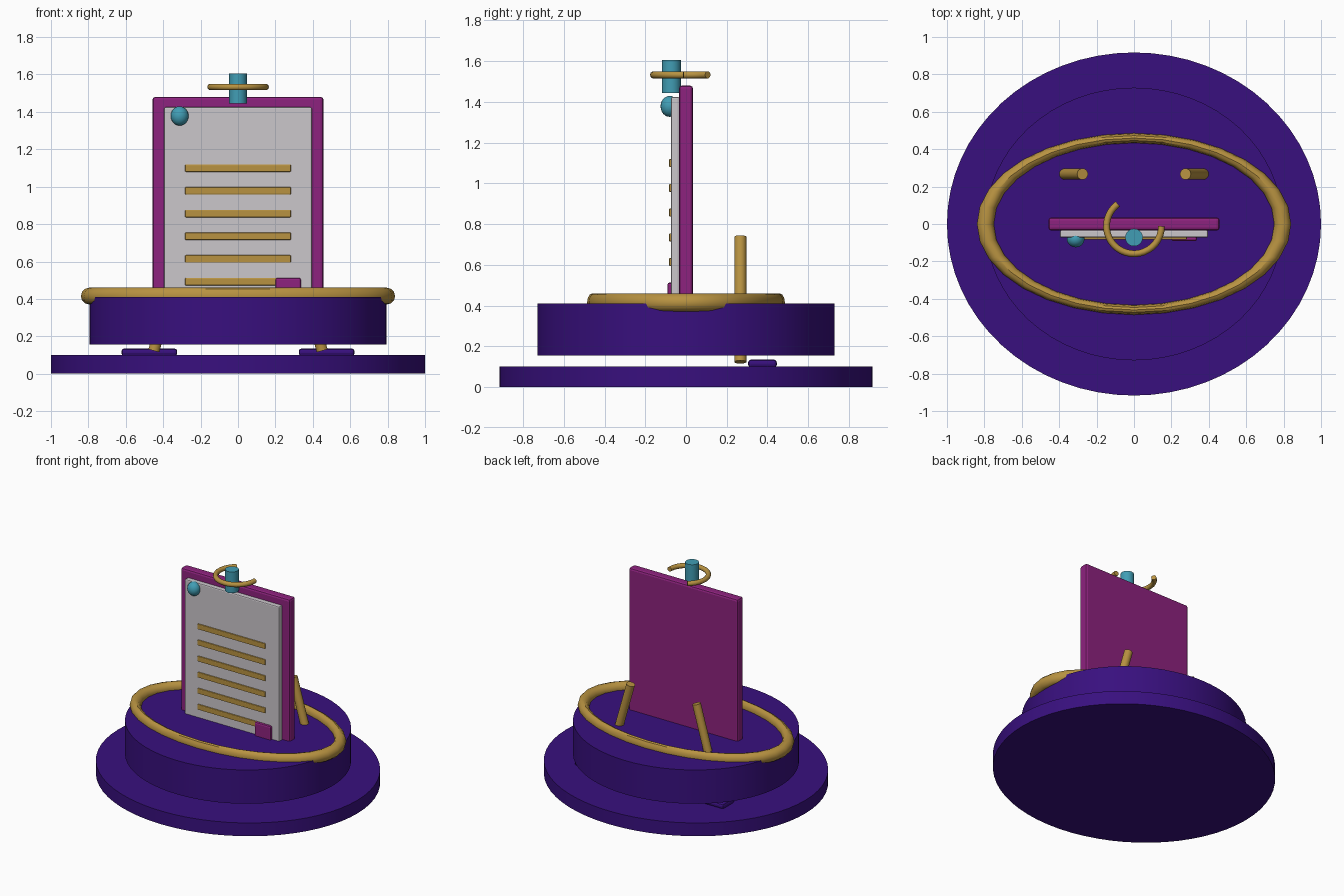
import bpy
from math import radians, cos, sin
from mathutils import Vector

cube = bpy.data.objects.get("Cube")
if cube:
    bpy.data.objects.remove(cube, do_unlink=True)


def material(name, rgb):
    m = bpy.data.materials.new(name)
    m.use_nodes = True
    m.diffuse_color = (*rgb, 1)
    m.node_tree.nodes["Principled BSDF"].inputs["Base Color"].default_value = (*rgb, 1)
    return m


purple = material("deep purple", (0.04, 0.005, 0.21))
magenta = material("magenta", (0.27, 0.016, 0.21))
gold = material("gold", (0.48, 0.29, 0.053))
teal = material("teal", (0.053, 0.34, 0.46))
paper = material("paper grey", (0.6, 0.57, 0.6))


def finish(name, mat, smooth=True):
    ob = bpy.context.object
    ob.name = name
    ob.data.materials.clear()
    ob.data.materials.append(mat)
    if smooth:
        bpy.ops.object.transform_apply(location=False, rotation=False, scale=True)
        bpy.ops.object.shade_smooth_by_angle(angle=radians(35))
    return ob


def box(name, mat, x, y, z, bevel):
    """Bevelled box from (min, max) ranges."""
    centre = [(a + b) / 2 for a, b in (x, y, z)]
    bpy.ops.mesh.primitive_cube_add(size=1, location=centre)
    ob = bpy.context.object
    ob.scale = [b - a for a, b in (x, y, z)]
    bpy.ops.object.transform_apply(location=False, rotation=False, scale=True)
    mod = ob.modifiers.new("Bevel", "BEVEL")
    mod.width = bevel
    mod.segments = 2
    return finish(name, mat, False)


def disc(name, rx, ry, z0, z1):
    bpy.ops.mesh.primitive_cylinder_add(vertices=64, radius=1, depth=z1 - z0,
                                        location=(0, 0, (z0 + z1) / 2))
    bpy.context.object.scale = (rx, ry, 1)
    return finish(name, purple)


def rod(name, mat, start, end, radius, sides=20):
    a, b = Vector(start), Vector(end)
    bpy.ops.mesh.primitive_cylinder_add(vertices=sides, radius=radius,
                                        depth=(b - a).length, location=(a + b) / 2)
    bpy.context.object.rotation_euler = (b - a).to_track_quat("Z", "Y").to_euler()
    return finish(name, mat)


# Oval base and the drum floating above it
disc("base", 1.0, 0.917, 0, 0.1)
disc("drum", 0.795, 0.729, 0.155, 0.41)

# Oval rim ring
bpy.ops.mesh.primitive_torus_add(major_segments=32, minor_segments=12, major_radius=0.795,
                                 minor_radius=0.045, location=(0, 0, 0.415))
bpy.context.object.scale = (1, 0.578, 1)
finish("rim_ring", gold)

# Upright board with its sheet, ruled lines and corner tab
box("board", magenta, (-0.457, 0.457), (-0.035, 0.035), (0.38, 1.48), 0.015)
box("sheet", paper, (-0.395, 0.395), (-0.073, -0.033), (0.38, 1.425), 0.008)
for i in range(6):
    z = 0.492 + i * 0.1215
    box(f"line_{i + 1}", gold, (-0.283, 0.283), (-0.083, -0.065), (z - 0.02, z + 0.02), 0.005)
box("corner_tab", magenta, (0.2, 0.337), (-0.092, -0.065), (0.39, 0.513), 0.012)

# Pin on the sheet
bpy.ops.mesh.primitive_uv_sphere_add(segments=20, ring_count=12, radius=0.05,
                                     location=(-0.312, -0.08, 1.378))
bpy.context.object.scale = (0.95, 0.9, 1.03)
finish("pin", teal)

# Top post and the open ring around it
rod("top_post", teal, (0, -0.072, 1.445), (0, -0.072, 1.605), 0.047, 24)
curve = bpy.data.curves.new("open_ring", "CURVE")
curve.dimensions = "3D"
curve.bevel_depth = 0.018
curve.bevel_resolution = 3
curve.use_fill_caps = True
steps = 24
spline = curve.splines.new("POLY")
spline.points.add(steps)
for i, p in enumerate(spline.points):
    a = radians(126 + 234 * i / steps)
    p.co = (0.147 * cos(a), -0.012 + 0.147 * sin(a), 1.533, 1)
curve.materials.append(gold)
ring = bpy.data.objects.new("open_ring", curve)
bpy.context.collection.objects.link(ring)

# Leaning rods and foot pads behind the board
for side, s in (("left", 1), ("right", -1)):
    rod(f"{side}_rod", gold, (0.45 * s, 0.267, 0.123), (0.275 * s, 0.267, 0.737), 0.03)
    x = sorted((0.325 * s, 0.623 * s))
    box(f"{side}_foot_pad", purple, x, (0.305, 0.446), (0.095, 0.135), 0.015)
